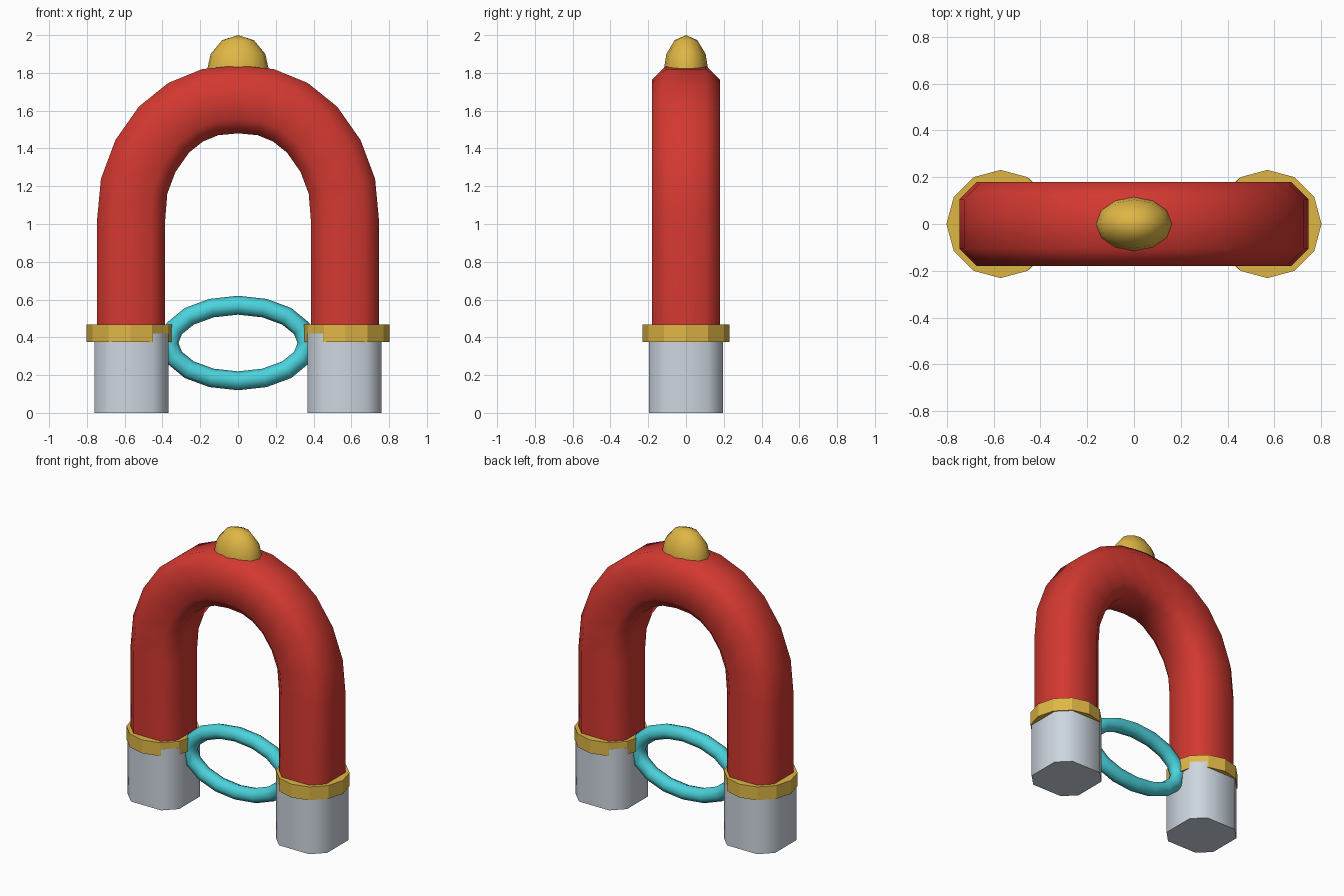
import bpy, bmesh, math
from mathutils import Vector, Matrix

cube = bpy.data.objects.get("Cube")
if cube:
    bpy.data.objects.remove(cube, do_unlink=True)


def material(name, rgb):
    m = bpy.data.materials.new(name)
    m.use_nodes = True
    m.diffuse_color = (*rgb, 1)
    m.node_tree.nodes["Principled BSDF"].inputs["Base Color"].default_value = (*rgb, 1)
    return m


RED = material("red paint", (0.65, 0.04, 0.03))
GOLD = material("gold", (0.74, 0.47, 0.06))
STEEL = material("pale steel", (0.61, 0.67, 0.74))
CYAN = material("cyan", (0.07, 0.65, 0.72))


def finish(name, bm, mat, angle=None):
    bmesh.ops.recalc_face_normals(bm, faces=bm.faces)
    mesh = bpy.data.meshes.new(name)
    bm.to_mesh(mesh)
    bm.free()
    mesh.materials.append(mat)
    obj = bpy.data.objects.new(name, mesh)
    bpy.context.collection.objects.link(obj)
    if angle:
        bpy.ops.object.select_all(action="DESELECT")
        obj.select_set(True)
        bpy.context.view_layer.objects.active = obj
        bpy.ops.object.shade_smooth_by_angle(angle=math.radians(angle))
    return obj


def ellipse(a, b, n):
    steps = [math.tau * i / n for i in range(n)]
    return [(a * math.cos(t), b * math.sin(t)) for t in steps]


def chamfered_square(h, c):
    return [(h, -c), (h, c), (c, h), (-c, h), (-h, c), (-h, -c), (-c, -h), (c, -h)]


def sweep(path, section, closed=False):
    """Sweep a section along a path of (x, z) points."""
    bm = bmesh.new()
    n, rings = len(path), []
    for i, (x, z) in enumerate(path):
        before = path[i - 1] if closed or i else path[i]
        after = path[(i + 1) % n] if closed or i < n - 1 else path[i]
        d = Vector((after[0] - before[0], 0, after[1] - before[1])).normalized()
        side = Vector((d.z, 0, -d.x))
        rings.append([bm.verts.new(Vector((x, 0, z)) + side * u + Vector((0, v, 0)))
                      for u, v in section])
    for i in range(n if closed else n - 1):
        a, b = rings[i], rings[(i + 1) % n]
        for j in range(len(section)):
            k = (j + 1) % len(section)
            bm.faces.new((a[j], a[k], b[k], b[j]))
    if not closed:
        bm.faces.new(rings[0])
        bm.faces.new(rings[-1])
    return bm


# Horseshoe body
half = [(-0.566, 0.4), (-0.566, 1.02), (-0.55, 1.2), (-0.49, 1.36),
        (-0.392, 1.5), (-0.277, 1.592), (-0.147, 1.645)]
arch = half + [(0, 1.66)] + [(-x, z) for x, z in reversed(half)]
finish("horseshoe_body", sweep(arch, chamfered_square(0.18, 0.105)), RED, 60)

# Pole tips and collars
for side, s in (("right", -1), ("left", 1)):
    tip = sweep([(s * 0.565, 0), (s * 0.565, 0.42)], chamfered_square(0.196, 0.115))
    finish(side + "_pole_tip", tip, STEEL, 60)
    collar = sweep([(s * 0.57, 0.375), (s * 0.57, 0.467)], ellipse(0.231, 0.231, 12))
    finish(side + "_collar", collar, GOLD)

# Oval ring between the poles
oval = [(x, z + 0.37) for x, z in ellipse(0.365, 0.2, 16)]
finish("oval_ring", sweep(oval, ellipse(0.05, 0.05, 8), closed=True), CYAN, 80)

# Domed stud on the crown
bm = bmesh.new()
bmesh.ops.create_uvsphere(bm, u_segments=12, v_segments=6, radius=1,
                          matrix=Matrix.LocRotScale(Vector((0, 0, 1.8)), None,
                                                    Vector((0.167, 0.12, 0.2))))
finish("crown_stud", bm, GOLD, 80)
